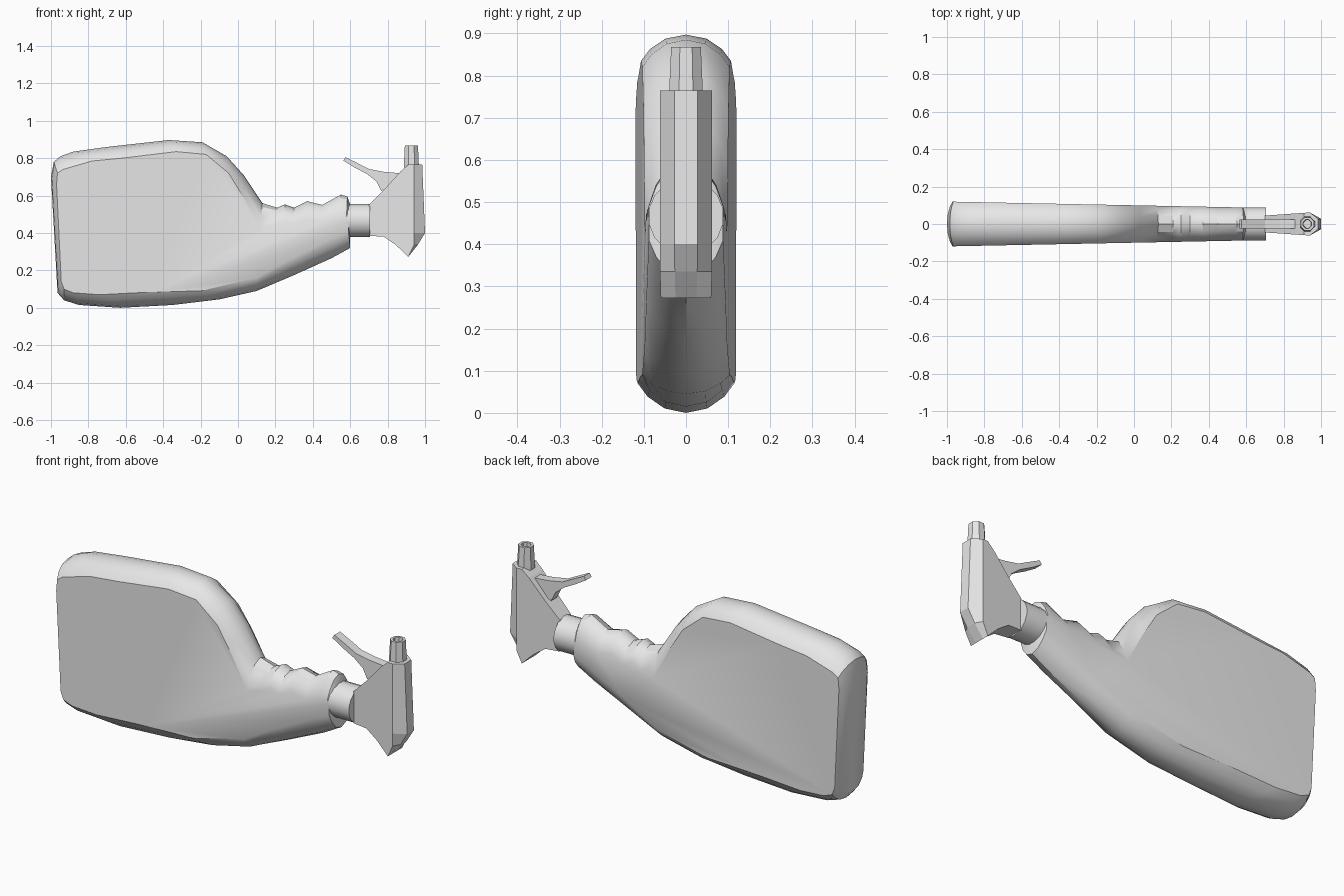
import bpy
import bmesh
import math

default_cube = bpy.data.objects.get("Cube")
if default_cube:
    bpy.data.objects.remove(default_cube, do_unlink=True)

grey = bpy.data.materials.new("light grey plastic")
grey.use_nodes = True
grey.diffuse_color = (0.8, 0.8, 0.8, 1)
grey.node_tree.nodes["Principled BSDF"].inputs["Base Color"].default_value = (0.8, 0.8, 0.8, 1)


def loft(name, rings, smooth_angle=None):
    """Bridge equal-length rings of points and cap both ends."""
    bm = bmesh.new()
    loops = [[bm.verts.new(point) for point in ring] for ring in rings]
    count = len(loops[0])
    for first, second in zip(loops, loops[1:]):
        for i in range(count):
            j = (i + 1) % count
            bm.faces.new((first[i], first[j], second[j], second[i]))
    bm.faces.new(loops[0])
    bm.faces.new(loops[-1])
    bmesh.ops.recalc_face_normals(bm, faces=bm.faces)
    mesh = bpy.data.meshes.new(name)
    bm.to_mesh(mesh)
    bm.free()
    mesh.materials.append(grey)
    obj = bpy.data.objects.new(name, mesh)
    bpy.context.collection.objects.link(obj)
    if smooth_angle:
        bpy.ops.object.select_all(action='DESELECT')
        obj.select_set(True)
        bpy.context.view_layer.objects.active = obj
        bpy.ops.object.shade_smooth_by_angle(angle=math.radians(smooth_angle))
    return obj


def circle(radius, sides):
    """Points of a regular polygon with a flat side facing +x."""
    angles = [math.tau * (i + 0.5) / sides for i in range(sides)]
    return [(radius * math.cos(a), radius * math.sin(a)) for a in angles]


# Bottle with finger grip: outer outline x, z and matching flat-side outline x, z
bottle_outline = [
    (-1, .70, -.97, .66), (-.985, .78, -.965, .72), (-.95, .81, -.935, .74),
    (-.88, .835, -.78, .785), (-.7, .86, -.62, .8), (-.37, .897, -.33, .835),
    (-.19, .885, -.17, .82), (-.06, .81, -.05, .72), (.03, .71, .03, .59),
    (.13, .56, .12, .42), (.21, .535, .2, .44), (.25, .553, .25, .47),
    (.3, .535, .3, .45), (.37, .57, .37, .48), (.45, .55, .45, .46),
    (.55, .605, .54, .49), (.585, .595, .58, .49), (.6, .55, .59, .47),
    (.6, .32, .59, .41), (.5, .265, .5, .37), (.3, .175, .3, .27),
    (.1, .09, .1, .16), (-.1, .045, -.2, .09), (-.35, .015, -.45, .085),
    (-.63, 0, -.74, .07), (-.85, .015, -.88, .08), (-.93, .04, -.93, .1),
    (-.965, .08, -.945, .14),
]


def bottle_ring(side, inset):
    ring = []
    for outer_x, outer_z, inner_x, inner_z in bottle_outline:
        x = outer_x + (inner_x - outer_x) * inset
        z = outer_z + (inner_z - outer_z) * inset
        half_width = 0.12 - 0.02 * (x + 1)
        ring.append((x, side * half_width, z))
    return ring


rounding = [(-1, 1), (-.8, .55), (-.45, .15), (0, 0), (.45, .15), (.8, .55), (1, 1)]
loft("bottle", [bottle_ring(side, inset) for side, inset in rounding], 32)

# Neck collar between the bottle and the spray head
loft("neck_collar",
     [[(x, y, 0.466 + z) for y, z in circle(0.09, 16)] for x in (0.57, 0.705)], 40)

# Spray head: tapered plate with a chamfered nose
head_profile = [(.7, .55), (.7, .385), (.78, .38), (.845, .335), (.91, .272),
                (.96, .335), (1, .4), (.985, .765), (.91, .765), (.87, .73), (.78, .63)]


def head_ring(side, nose_limit, share):
    ring = []
    for x, z in head_profile:
        x = min(x, nose_limit)
        ring.append((x, side * share * (0.045 + 0.07 * (x - 0.7)), z))
    return ring


loft("spray_head", [head_ring(-1, .94, 1), head_ring(-1, 1, .42),
                    head_ring(1, 1, .42), head_ring(1, .94, 1)])

# Trigger lever
trigger_profile = [(.563, .787), (.575, .805), (.63, .778), (.7, .742), (.78, .727),
                   (.86, .72), (.8, .64), (.765, .625), (.74, .675), (.69, .715), (.62, .752)]
loft("trigger", [[(x, y, z) for x, z in trigger_profile] for y in (-.024, .024)])

# Nozzle with a recessed opening
nozzle_steps = [(.043, .75), (.043, .767), (.038, .868), (.025, .868), (.022, .8)]
loft("nozzle", [[(0.927 + x, y, z) for x, y in circle(radius, 8)]
                for radius, z in nozzle_steps])
